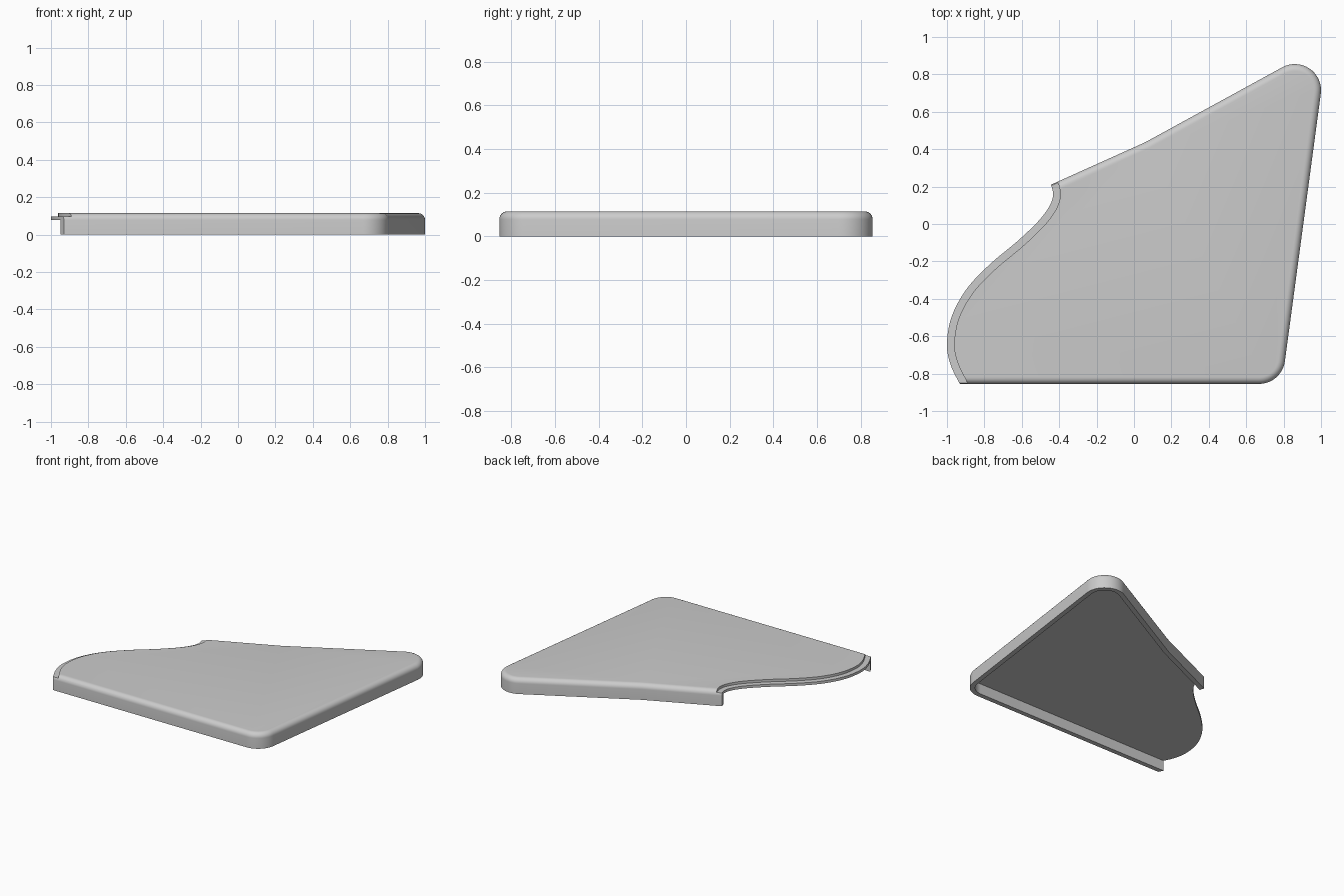
import bpy, bmesh
from math import sin, cos, pi, atan2
from mathutils import Vector

cube = bpy.data.objects.get("Cube")
if cube:
    bpy.data.objects.remove(cube, do_unlink=True)

HEIGHT, WALL, FILLET, CORNER = 0.115, 0.035, 0.037, 0.14
PLATE_BOTTOM, LIP_TOP, LIP_WIDTH = 0.078, 0.097, 0.039

grey = bpy.data.materials.new("light grey")
grey.use_nodes = True
colour = (0.6, 0.6, 0.6, 1)
grey.diffuse_color = colour
grey.node_tree.nodes["Principled BSDF"].inputs["Base Color"].default_value = colour


def loft(name, rings):
    """Closed solid through rings of equal length, capped at both ends."""
    bm = bmesh.new()
    loops = [[bm.verts.new(p) for p in ring] for ring in rings]
    for a, b in zip(loops, loops[1:]):
        for i in range(len(a)):
            j = (i + 1) % len(a)
            bm.faces.new((a[i], a[j], b[j], b[i]))
    bm.faces.new(loops[0])
    bm.faces.new(loops[-1])
    bmesh.ops.recalc_face_normals(bm, faces=bm.faces)
    mesh = bpy.data.meshes.new(name)
    bm.to_mesh(mesh)
    bm.free()
    mesh.materials.append(grey)
    obj = bpy.data.objects.new(name, mesh)
    bpy.context.collection.objects.link(obj)
    return obj


def arc(cx, cy, r, start, end, steps=16):
    angles = [start + (end - start) * i / steps for i in range(steps + 1)]
    return [(cx + r * cos(a), cy + r * sin(a)) for a in angles]


def outline(inset, z):
    """Plan shape, running past the curved edge on the left."""
    r = CORNER - inset
    side = atan2(-0.13, 0.99)
    back = atan2(0.87, -0.49)
    pts = [(-1.3, -0.855 + inset)]
    pts += arc(0.668, -0.715, r, -pi / 2, side)
    pts += arc(0.86, 0.715, r, side, back)
    pts += [(0.06 + 0.45 * inset, 0.437 - 0.9 * inset), (-1.3, -0.175 - 1.1 * inset)]
    return [(x, y, z) for x, y in pts]


# Hollow panel: inner ceiling, wall, rim, outer wall and rounded top edge
rings = [outline(WALL, PLATE_BOTTOM), outline(WALL, 0), outline(0, 0)]
for i in range(9):
    a = i / 8 * pi / 2
    rings.append(outline(FILLET * (1 - cos(a)), HEIGHT - FILLET * (1 - sin(a))))
panel = loft("panel_shell", rings)

# S-shaped edge, smoothed through a few points
S_POINTS = [Vector(p) for p in (
    (-0.78, -1.08), (-0.86, -0.97), (-0.931, -0.855), (-0.983, -0.745), (-1.0, -0.635),
    (-0.973, -0.49), (-0.893, -0.345), (-0.77, -0.215), (-0.61, -0.08),
    (-0.49, 0.04), (-0.436, 0.135), (-0.444, 0.21), (-0.49, 0.3), (-0.55, 0.4))]
s_curve = []
for p0, p1, p2, p3 in zip(S_POINTS, S_POINTS[1:], S_POINTS[2:], S_POINTS[3:]):
    for i in range(8):
        t = i / 8
        s_curve.append(0.5 * (2 * p1 + (p2 - p0) * t + (2 * p0 - 5 * p1 + 4 * p2 - p3) * t ** 2
                              + (3 * p1 - p0 - 3 * p2 + p3) * t ** 3))


def cut_left_of_curve(offset, low):
    """Remove everything left of the offset curve above a height."""
    pts = []
    for i, p in enumerate(s_curve):
        d = (s_curve[min(i + 1, len(s_curve) - 1)] - s_curve[max(i - 1, 0)]).normalized()
        pts.append(p + Vector((d.y, -d.x)) * offset)
    pts += [Vector((-1.6, pts[-1].y)), Vector((-1.6, pts[0].y))]
    cutter = loft("edge_cutter", [[(p.x, p.y, z) for p in pts] for z in (low, 0.3)])
    cutter.hide_render = True
    mod = panel.modifiers.new("edge_cut", "BOOLEAN")
    mod.operation, mod.solver, mod.object = "DIFFERENCE", "EXACT", cutter
    bpy.ops.object.modifier_apply(modifier=mod.name)
    bpy.data.objects.remove(cutter, do_unlink=True)


bpy.ops.object.select_all(action="DESELECT")
bpy.context.view_layer.objects.active = panel
panel.select_set(True)

# Trim to the curve, then step the top down to leave a thin lip
cut_left_of_curve(0, -0.2)
cut_left_of_curve(LIP_WIDTH, LIP_TOP)
bpy.ops.object.shade_smooth_by_angle(angle=pi / 6)
